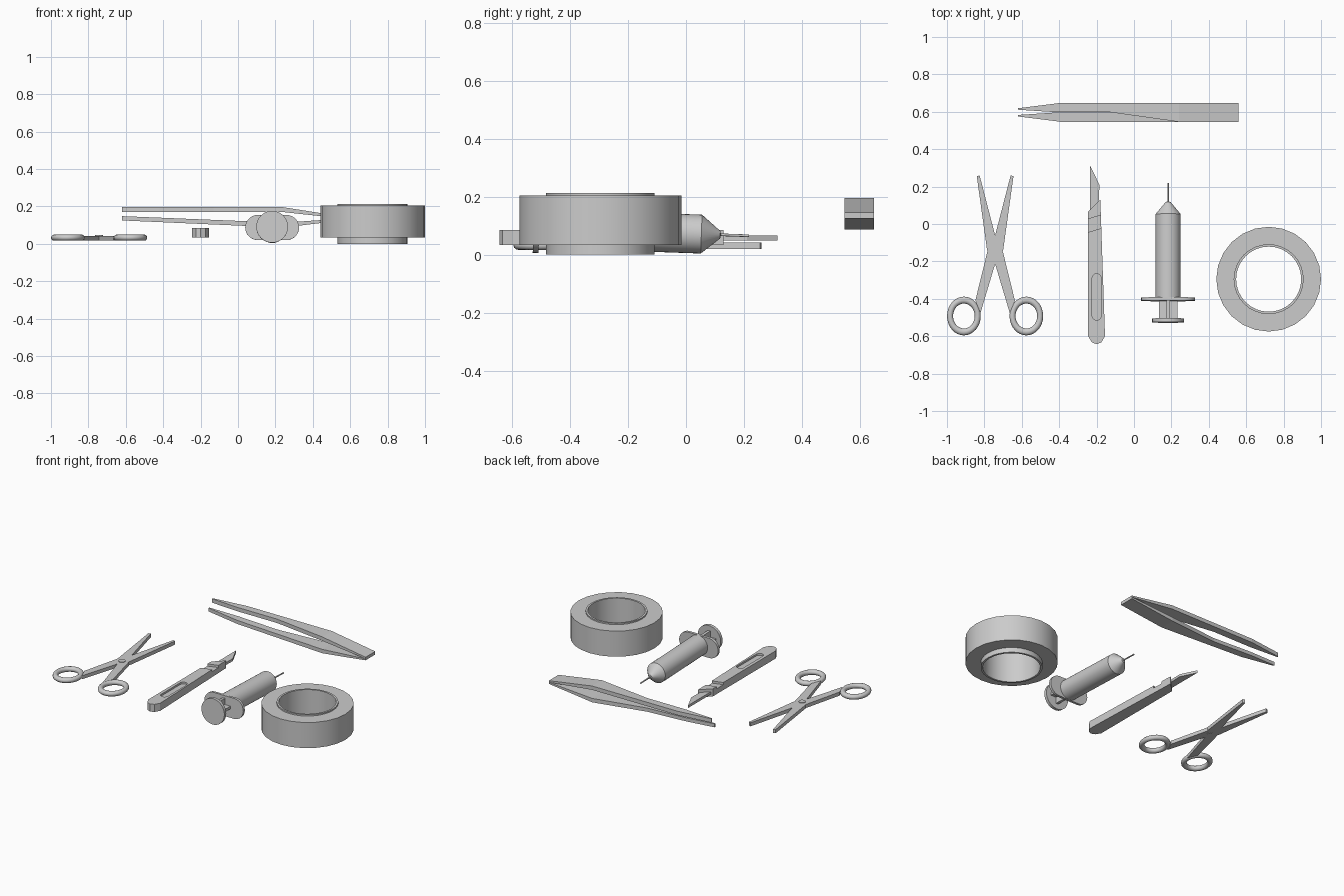
import bpy, bmesh, math
from mathutils import Matrix

if "Cube" in bpy.data.objects:
    bpy.data.objects.remove(bpy.data.objects["Cube"])

def finish(name, bm, mat=None, smooth=True):
    bmesh.ops.remove_doubles(bm, verts=bm.verts, dist=1e-5)
    bmesh.ops.recalc_face_normals(bm, faces=bm.faces)
    me = bpy.data.meshes.new(name)
    bm.to_mesh(me)
    bm.free()
    ob = bpy.data.objects.new(name, me)
    bpy.context.collection.objects.link(ob)
    if mat:
        ob.matrix_world = mat
    if smooth:
        bpy.ops.object.select_all(action='DESELECT')
        ob.select_set(True)
        bpy.context.view_layer.objects.active = ob
        bpy.ops.object.shade_smooth_by_angle(angle=math.radians(35))
    return ob

def lathe(name, profile, seg, mat, closed=False):
    """Spin (radius, height) points around local z."""
    bm = bmesh.new()
    vs = [bm.verts.new((r, 0, h)) for r, h in profile]
    pairs = list(zip(vs, vs[1:])) + ([(vs[-1], vs[0])] if closed else [])
    es = [bm.edges.new(p) for p in pairs]
    bmesh.ops.spin(bm, geom=vs + es, cent=(0, 0, 0), axis=(0, 0, 1),
                   angle=2 * math.pi, steps=seg)
    return finish(name, bm, mat)

def prism(name, pts, z0, z1, mat=None, smooth=False):
    bm = bmesh.new()
    f = bm.faces.new([bm.verts.new((x, y, z0)) for x, y in pts])
    r = bmesh.ops.extrude_face_region(bm, geom=[f], use_keep_orig=True)
    for v in r['geom']:
        if isinstance(v, bmesh.types.BMVert):
            v.co.z = z1
    return finish(name, bm, mat, smooth)

def arc(cx, cy, r, a0, a1, n):
    return [(cx + r * math.cos(math.radians(a0 + (a1 - a0) * i / n)),
             cy + r * math.sin(math.radians(a0 + (a1 - a0) * i / n)))
            for i in range(n + 1)]

# Scissors: two mirrored arms with finger rings and a pivot
PX = -0.7425
arm = [(-.098, .255), (-.083, .26), (.005, -.08), (.042, -.15), (.106, -.41),
       (.078, -.475), (-.004, -.2), (-.043, -.14)]
for side, s in (("left", 1), ("right", -1)):
    prism("scissor_arm_" + side, [(PX + s * x, y) for x, y in arm], .019, .043)
    lathe("finger_ring_" + side, arc(.076, 0, .0165, 0, 330, 11), 32,
          Matrix.Translation((PX - s * .167, -.492, .033))
          @ Matrix.Diagonal((.973, 1.12, 1, 1)), True)
lathe("scissor_pivot", [(0, .018), (.021, .018), (.021, .047), (0, .047)], 16,
      Matrix.Translation((PX, -.165, 0)))

# Scalpel: handle with grip recess and front notch, plus blade
handle = prism("scalpel_handle",
               [(-.245, .067), (-.245, -.6), (-.225, -.633), (-.2, -.643),
                (-.175, -.633), (-.155, -.6), (-.18, .13)], .034, .085)
prism("scalpel_blade", [(-.236, .03), (-.236, .315), (-.185, .21), (-.19, .03)], .049, .066)
slot = arc(-.2, -.29, .024, 0, 180, 10) + arc(-.2, -.49, .024, 180, 360, 10)
notch = [(-.3, -.06), (-.1, 0), (-.1, .07), (-.3, .01)]
for i, (pts, z) in enumerate(((slot, .073), (notch, .07))):
    cutter = prism("scalpel_cutter_%d" % i, pts, z, .12)
    m = handle.modifiers.new("cut", 'BOOLEAN')
    m.operation, m.object, m.solver = 'DIFFERENCE', cutter, 'EXACT'
    bpy.context.view_layer.objects.active = handle
    bpy.ops.object.select_all(action='DESELECT')
    handle.select_set(True)
    bpy.ops.object.modifier_apply(modifier=m.name)
    bpy.data.objects.remove(cutter)

# Syringe: local z runs along +y, tilted slightly nose down
S = (Matrix.Translation((.1825, 0, .073)) @ Matrix.Rotation(-.035, 4, 'X')
     @ Matrix.Rotation(-math.pi / 2, 4, 'X'))
lathe("syringe_barrel", [(0, -.4), (.067, -.4), (.067, .053), (.013, .118), (0, .121)], 32, S)
lathe("syringe_needle", [(0, .11), (.0045, .11), (.0045, .218), (0, .218)], 12, S)
flange = arc(.077, 0, .067, -90, 90, 14) + arc(-.077, 0, .067, 90, 270, 14)
prism("syringe_flange", flange, -.411, -.394, S, True)
for n, w, h in (("a", .05, .009), ("b", .009, .05)):
    prism("plunger_rib_" + n, [(-w, -h), (w, -h), (w, h), (-w, h)], -.51, -.40, S)
lathe("plunger_disc", [(0, -.526), (.085, -.526), (.085, -.506), (0, -.506)], 32, S)

# Tape roll: tape band around a taller core
T = Matrix.Translation((.72, -.295, 0))
lathe("tape_band", [(.183, .033), (.28, .033), (.28, .204), (.183, .204)], 24, T, True)
lathe("tape_core", [(.174, 0), (.187, 0), (.187, .213), (.174, .213)], 32, T, True)

# Tweezers: two lofted arms, stations are x, inner y, outer y, bottom z, top z
def tweezer_arm(name, s, zs):
    plan = [(-.62, .014, .022), (-.42, .001, .047), (-.39, .001, .051),
            (-.13, .001, .051), (.24, -.051, .051), (.56, -.051, .051)]
    bm = bmesh.new()
    rings = []
    for (x, a, b) in plan:
        t = min((x + .62) / .86, 1)
        k = max((x - .24) / .32, 0)
        z0, z1 = [(p[0] * (1 - t) + p[1] * t) * (1 - k) + p[2] * k for p in zs]
        rings.append([bm.verts.new((x, .597 + s * y, z))
                      for y, z in ((a, z0), (b, z0), (b, z1), (a, z1))])
    for p, q in zip(rings, rings[1:]):
        for i in range(4):
            j = (i + 1) % 4
            bm.faces.new((p[i], p[j], q[j], q[i]))
    bm.faces.new(rings[0])
    bm.faces.new(rings[-1])
    finish(name, bm, None, False)

tweezer_arm("tweezer_arm_upper", 1, ((.170, .170, .135), (.196, .196, .146)))
tweezer_arm("tweezer_arm_lower", -1, ((.125, .087, .125), (.148, .113, .135)))
